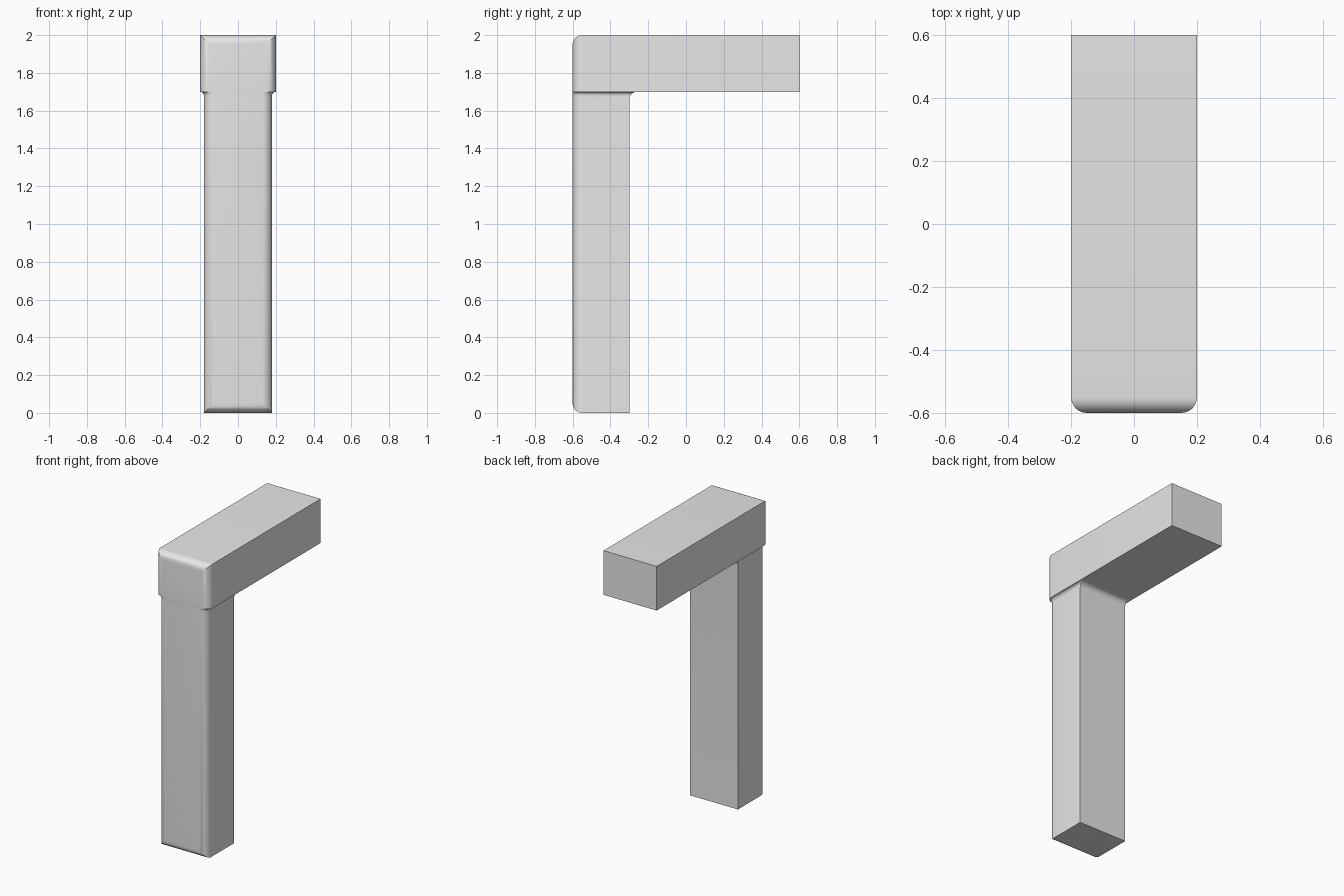
import bpy, bmesh, math
from mathutils import Matrix, Vector

cube = bpy.data.objects.get("Cube")
if cube:
    bpy.data.objects.remove(cube, do_unlink=True)

FRONT = -0.6
ROUND = 0.05

grey = bpy.data.materials.new("plain grey")
grey.use_nodes = True
grey.diffuse_color = (0.8, 0.8, 0.8, 1)
grey.node_tree.nodes["Principled BSDF"].inputs["Base Color"].default_value = (0.8, 0.8, 0.8, 1)


def rounded_box(low, high, square_side):
    """Box with its front edges rounded, except the one at height square_side."""
    low, high = Vector(low), Vector(high)
    bm = bmesh.new()
    place = Matrix.Translation((low + high) / 2) @ Matrix.Diagonal((high - low).to_4d())
    bmesh.ops.create_cube(bm, size=1, matrix=place)
    edges = [e for e in bm.edges
             if all(abs(v.co.y - FRONT) < 1e-4 for v in e.verts)
             and not all(abs(v.co.z - square_side) < 1e-4 for v in e.verts)]
    bmesh.ops.bevel(bm, geom=edges, offset=ROUND, segments=8, profile=0.5,
                    affect='EDGES', clamp_overlap=True)
    return bm


def finish(bm, name):
    bmesh.ops.recalc_face_normals(bm, faces=bm.faces)
    mesh = bpy.data.meshes.new(name)
    bm.to_mesh(mesh)
    bm.free()
    mesh.materials.append(grey)
    obj = bpy.data.objects.new(name, mesh)
    bpy.context.collection.objects.link(obj)
    bpy.ops.object.select_all(action='DESELECT')
    obj.select_set(True)
    bpy.context.view_layer.objects.active = obj
    bpy.ops.object.shade_smooth_by_angle(angle=math.radians(35))


# Horizontal arm
finish(rounded_box((-0.2, FRONT, 1.7), (0.2, 0.6, 2), 1.7), "arm")

# Upright leg, flaring into the underside of the arm
SIDE, BACK, STEPS = 0.02, 0.04, 8
bm = rounded_box((-0.18, FRONT, 0), (0.18, -0.3, 1.7 - BACK), 1.7 - BACK)
cap = max(bm.faces, key=lambda f: f.calc_center_median().z)
base = {tuple(round(c, 4) for c in v.co): v.co.copy() for v in cap.verts}
previous = (0, 0)
for i in range(1, STEPS + 1):
    angle = math.pi / 2 * i / STEPS
    z = 1.7 - BACK + BACK * math.sin(angle)
    back = BACK * (1 - math.cos(angle))
    rise = max(0, z - (1.7 - SIDE))
    side = SIDE - math.sqrt(max(0, SIDE ** 2 - rise ** 2))
    region = bmesh.ops.extrude_face_region(bm, geom=[cap])["geom"]
    bmesh.ops.delete(bm, geom=[cap], context='FACES')
    cap = next(g for g in region if isinstance(g, bmesh.types.BMFace))
    for v in cap.verts:
        v.co.x *= (0.18 + side) / (0.18 + previous[0])
        if v.co.y > -0.4:
            v.co.y += back - previous[1]
        v.co.z = z
    previous = (side, back)
bmesh.ops.delete(bm, geom=[cap], context='FACES_ONLY')
finish(bm, "leg")
